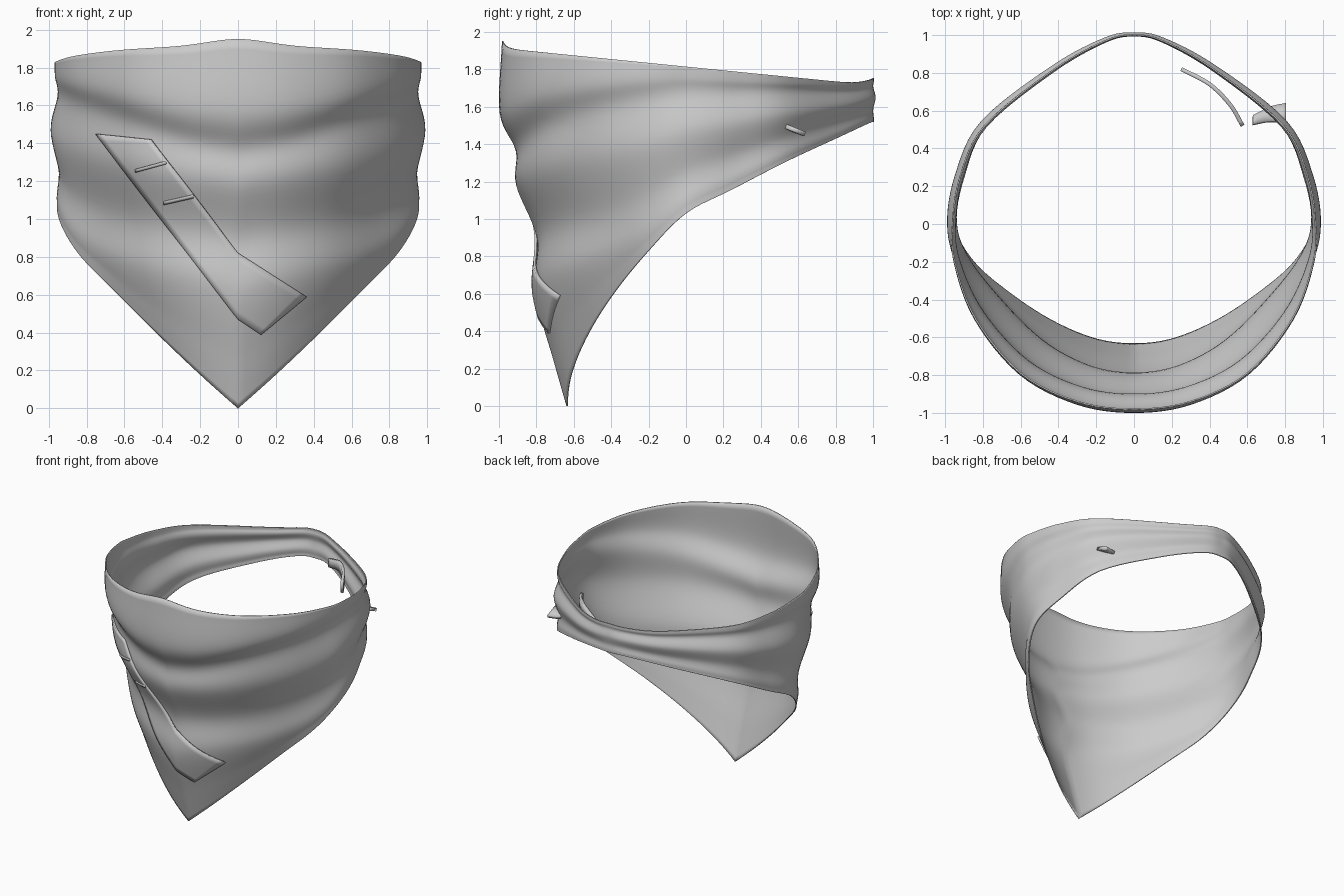
import bpy, math
from mathutils import Vector
from mathutils.bvhtree import BVHTree

if "Cube" in bpy.data.objects:
    bpy.data.objects.remove(bpy.data.objects["Cube"])


def catmull(pts, t):
    """Smooth interpolation through pts, padded with one guide point at each end."""
    i = min(int(t), len(pts) - 4)
    f = t - i
    a, b, c, d = pts[i:i + 4]
    return 0.5 * (2 * b + (c - a) * f + (2 * a - 5 * b + 4 * c - d) * f * f
                  + (3 * b - a - 3 * c + d) * f ** 3)


def make(name, verts, faces, thick=0.0, offset=0.0):
    me = bpy.data.meshes.new(name)
    me.from_pydata([tuple(v) for v in verts], [], faces)
    ob = bpy.data.objects.new(name, me)
    bpy.context.collection.objects.link(ob)
    if thick:
        m = ob.modifiers.new("thickness", 'SOLIDIFY')
        m.thickness, m.offset = thick, offset
    bpy.context.view_layer.objects.active = ob
    ob.select_set(True)
    bpy.ops.object.shade_smooth_by_angle(angle=math.radians(40))
    ob.select_set(False)
    return ob


def grid_faces(rows, cols, wrap=False):
    return [(r * cols + c, r * cols + c + 1, (r + 1) % rows * cols + c + 1, (r + 1) % rows * cols + c)
            for r in range(rows if wrap else rows - 1) for c in range(cols - 1)]


# Half outlines of the upper rim and lower hem, centre front to centre back
rim = [(0, -.98), (.3, -.94), (.6, -.79), (.84, -.5), (.95, -.2), (.96, 0),
       (.92, .25), (.79, .52), (.42, .82), (.15, .97), (0, 1)]
hem = [(0, -.635, 0), (.2, -.61, .18), (.42, -.52, .39), (.64, -.38, .61), (.85, -.2, .83),
       (.95, 0, 1.03), (.91, .25, 1.16), (.78, .54, 1.31), (.42, .82, 1.44), (.15, .97, 1.51), (0, 1, 1.52)]
rim = [Vector((x, y, 1.815 - .1 * y)) for x, y in rim]
hem = [Vector(p) for p in hem]


def pad(pts):
    flip = Vector((-1, 1, 1))
    start = pts[1] * flip
    start.z = 2 * pts[0].z - pts[1].z
    return [start] + pts + [pts[-2] * flip]


rim, hem = pad(rim), pad(hem)

# Cloth folds (distance down the cloth, outward push) at the front and at the sides
front = [(0, 0), (.195, .08), (.3, .03), (.395, .06), (.54, 0), (.69, .06), (.88, .025), (1, 0)]
side = [(0, 0), (.08, 0), (.2, -.01), (.44, .03), (.72, -.01), (.9, 0), (.96, 0), (1, 0)]
SEG, ROWS, STEPS = 60, 7, 7
verts = []
for u in range(-SEG, SEG):
    t = abs(u) / SEG * 10
    T, B = catmull(rim, t), catmull(hem, t)
    T.z += .038 * math.exp(-(T.x / .22) ** 2)
    w = max(0, 1 - t / 5)
    w = w * w * (3 - 2 * w)
    fade = 1 if t < 6 else 1 - .7 * (t - 6) / 4
    keys = [Vector(s).lerp(Vector(f), w) for f, s in zip(front, side)]
    keys = [2 * keys[0] - keys[1]] + keys + [2 * keys[-1] - keys[-2]]
    for k in range(ROWS * STEPS + 1):
        v, push = catmull(keys, k / STEPS)
        p = T.lerp(B, v)
        out = Vector((p.x, p.y, 0)).normalized()
        p += out * push * fade
        if u < 0:
            p.x = -p.x
        verts.append(p)
faces = grid_faces(2 * SEG, ROWS * STEPS + 1, wrap=True)
make("neck_scarf", verts, faces, .008)
cloth = BVHTree.FromPolygons(verts, faces)


def on_cloth(x, z, lift):
    """Point on the front of the cloth, lifted outwards."""
    hit, n, _, _ = cloth.ray_cast(Vector((x, -3, z)), Vector((0, 1, 0)))
    if hit is None:
        return Vector((x, -.7, z))
    return hit + Vector((0, -1, 0)) * lift


# Diagonal band laid over the front, bending at the centre line
left = [Vector(p) for p in ((-.75, 1.45), (0, .47), (.12, .39))]
right = [Vector(p) for p in ((-.46, 1.42), (0, .82), (.36, .59))]
pv, N1, N2, C = [], 26, 10, 8
for i in range(N1 + N2 + 1):
    s, f = (0, i / N1) if i <= N1 else (1, (i - N1) / N2)
    a, b = left[s].lerp(left[s + 1], f), right[s].lerp(right[s + 1], f)
    for j in range(C + 1):
        q = a.lerp(b, j / C)
        pv.append(on_cloth(q.x, q.y, .014))
make("front_band", pv, grid_faces(N1 + N2 + 1, C + 1), .014)

# Two narrow loops crossing the band
for n, (x0, z0, x1, z1) in enumerate(((-.54, 1.255, -.38, 1.298), (-.39, 1.085, -.235, 1.12))):
    bv = []
    for i in range(9):
        f = i / 8
        for dz in (-.009, .009):
            bv.append(on_cloth(x0 + (x1 - x0) * f, z0 + (z1 - z0) * f + dz, .024))
    make(f"band_loop_{n + 1}", bv, grid_faces(9, 2), .012)


def ribbon(name, path, across, widths, thick):
    pts = [Vector(p) for p in path]
    pts = [2 * pts[0] - pts[1]] + pts + [2 * pts[-1] - pts[-2]]
    n = (len(path) - 1) * 5
    rv = []
    for i in range(n + 1):
        p = catmull(pts, i / 5)
        w = widths[0] + (widths[1] - widths[0]) * i / n
        for j in (-.5, 0, .5):
            rv.append(p + Vector(across) * w * j)
    make(name, rv, grid_faces(n + 1, 3), thick)


# Loose tie ends at the back right: one inside, one poking out through the cloth
ribbon("inner_tie_end", [(.25, .82, 1.62), (.40, .74, 1.66), (.51, .63, 1.65), (.575, .52, 1.62)],
       (0, 0, 1), (.07, .09), .022)
ribbon("outer_tie_end", [(.63, .55, 1.50), (.72, .58, 1.475), (.805, .585, 1.475)],
       (0, .93, -.37), (.05, .11), .025)
